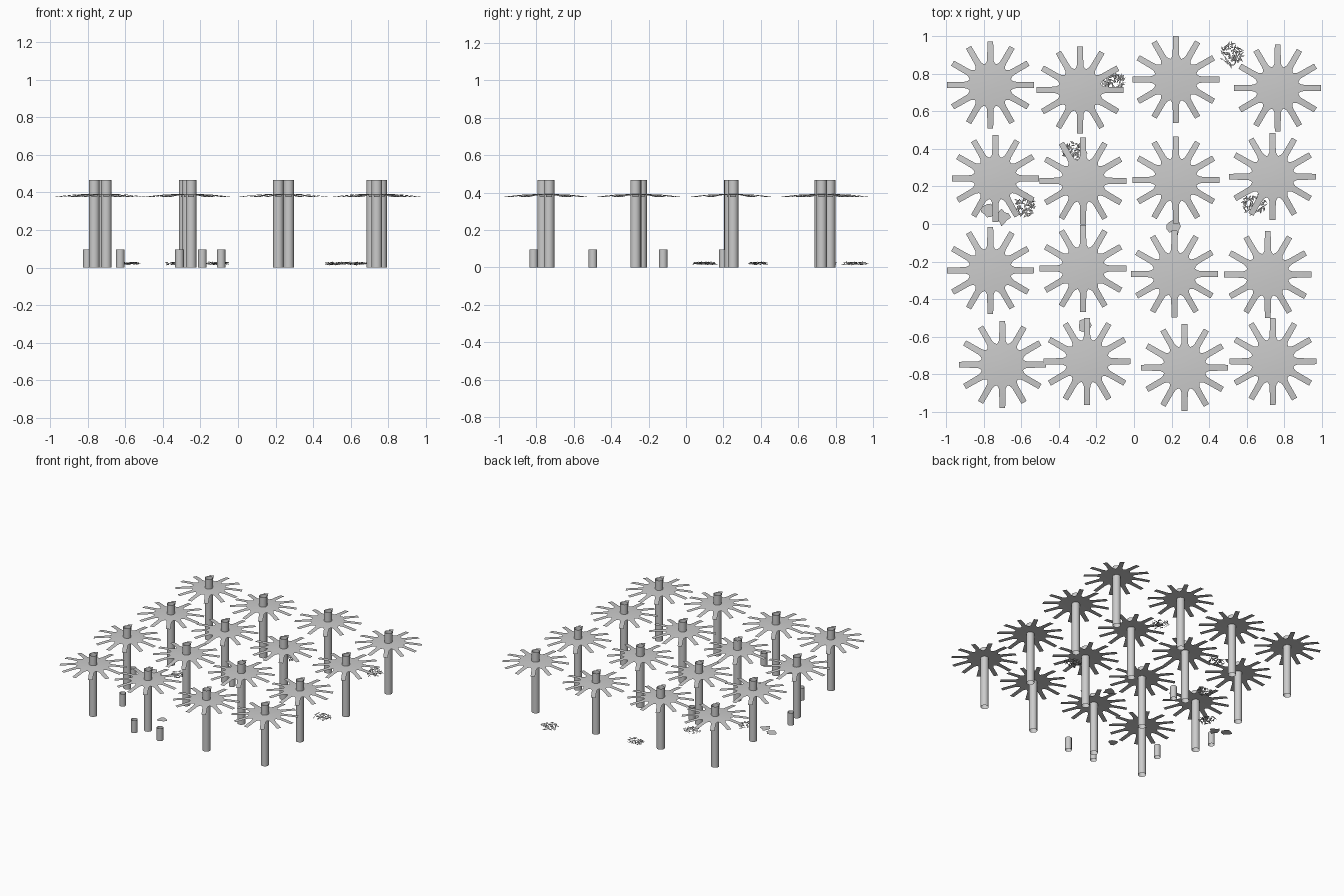
import bpy, bmesh, math, random
from mathutils import Vector, Matrix

if "Cube" in bpy.data.objects:
    bpy.data.objects.remove(bpy.data.objects["Cube"])

random.seed(4)


def add_object(name, mesh, loc=(0, 0, 0)):
    ob = bpy.data.objects.new(name, mesh)
    ob.location = loc
    bpy.context.collection.objects.link(ob)
    return ob


def finish(bm, name):
    mesh = bpy.data.meshes.new(name)
    bm.to_mesh(mesh)
    bm.free()
    return mesh


# Open-ended tube standing on z = 0
def tube_mesh(name, radius, height, sides=20):
    bm = bmesh.new()
    bmesh.ops.create_cone(bm, cap_ends=False, segments=sides, radius1=radius,
                          radius2=radius, depth=height,
                          matrix=Matrix.Translation((0, 0, height / 2)))
    for f in bm.faces:
        f.smooth = True
    return finish(bm, name)


# Twelve-fingered thin canopy, drooping slightly to the tips
def canopy_mesh(name, fingers=12, length=0.232):
    bm = bmesh.new()
    t = math.tan(math.pi / fingers)
    rows = [(0.03, 0.03 * t), (0.075, 0.075 * t), (0.11, 0.11 * t),
            (0.117, 0.0235), (0.127, 0.0185), (0.14, 0.0168),
            (0.17, 0.0163), (0.2, 0.016), (length, 0.0155)]

    def height(r):
        return 0.392 - 0.015 * (r / length) ** 2

    for i in range(fingers):
        rot = Matrix.Rotation(2 * math.pi * i / fingers, 4, 'Z')
        centre = bm.verts.new((0, 0, height(0)))
        last = None
        for r, w in rows:
            pair = [bm.verts.new(rot @ Vector((r, s * w, height(r)))) for s in (-1, 1)]
            if last:
                bm.faces.new((last[0], pair[0], pair[1], last[1]))
            else:
                bm.faces.new((centre, pair[0], pair[1]))
            last = pair
    bmesh.ops.remove_doubles(bm, verts=bm.verts, dist=0.0005)
    for f in bm.faces:
        f.smooth = True
    return finish(bm, name)


# Tangle of small crumpled blades lying just above the ground
def litter_mesh(name, rx, ry, count=70):
    bm = bmesh.new()
    for _ in range(count):
        a = random.uniform(0, 2 * math.pi)
        d = math.sqrt(random.random()) * 0.85
        c = Vector((rx * d * math.cos(a), ry * d * math.sin(a),
                    random.uniform(0.016, 0.028)))
        turn = Matrix.Rotation(random.uniform(0, 2 * math.pi), 3, 'Z')
        n = random.uniform(0.008, 0.02)
        tilt = random.uniform(-0.006, 0.006)
        pts = [(-n, 0, -tilt), (0, -0.004, 0.002), (n, 0, tilt), (0, 0.004, -0.002)]
        v = [bm.verts.new(c + turn @ Vector(p)) for p in pts]
        bm.faces.new(v[:3])
        bm.faces.new((v[0], v[2], v[3]))
    return finish(bm, name)


# Flat ragged leaf scrap on the ground
def scrap_mesh(name, radius):
    bm = bmesh.new()
    vs = []
    for i in range(11):
        a = 2 * math.pi * i / 11
        r = radius * random.uniform(0.6, 1.1)
        vs.append(bm.verts.new((r * math.cos(a), r * math.sin(a), 0.004)))
    bm.faces.new(vs)
    return finish(bm, name)


# Trees
trees = [(-0.766, 0.741), (-0.287, 0.715), (0.223, 0.770), (0.766, 0.725),
         (-0.739, 0.243), (-0.271, 0.230), (0.223, 0.235), (0.739, 0.252),
         (-0.766, -0.247), (-0.271, -0.237), (0.215, -0.267), (0.713, -0.270),
         (-0.702, -0.750), (-0.250, -0.732), (0.270, -0.766), (0.740, -0.732)]
trunk, canopy = tube_mesh("trunk", 0.028, 0.466), canopy_mesh("canopy")
for i, (x, y) in enumerate(trees, 1):
    add_object(f"trunk_{i}", trunk, (x, y, 0))
    add_object(f"canopy_{i}", canopy, (x, y, 0))

# Short stumps
stump = tube_mesh("stump", 0.023, 0.096)
for i, (x, y) in enumerate([(-0.803, -0.122), (-0.628, -0.498), (-0.312, -0.81),
                            (-0.19, 0.2), (-0.09, -0.815)], 1):
    add_object(f"stump_{i}", stump, (x, y, 0))

# Jagged litter piles
for i, (x, y, rx, ry) in enumerate([(0.52, 0.905, 0.07, 0.07), (-0.11, 0.76, 0.07, 0.05),
                                    (-0.32, 0.385, 0.07, 0.06), (-0.58, 0.10, 0.06, 0.07),
                                    (0.64, 0.105, 0.08, 0.06)], 1):
    add_object(f"litter_{i}", litter_mesh("litter", rx, ry), (x, y, 0))

# Flat scraps
for i, (x, y, r) in enumerate([(-0.70, 0.035, 0.045), (-0.777, 0.075, 0.04),
                               (0.213, -0.015, 0.045), (-0.265, -0.54, 0.045)], 1):
    add_object(f"leaf_scrap_{i}", scrap_mesh("leaf_scrap", r), (x, y, 0))
